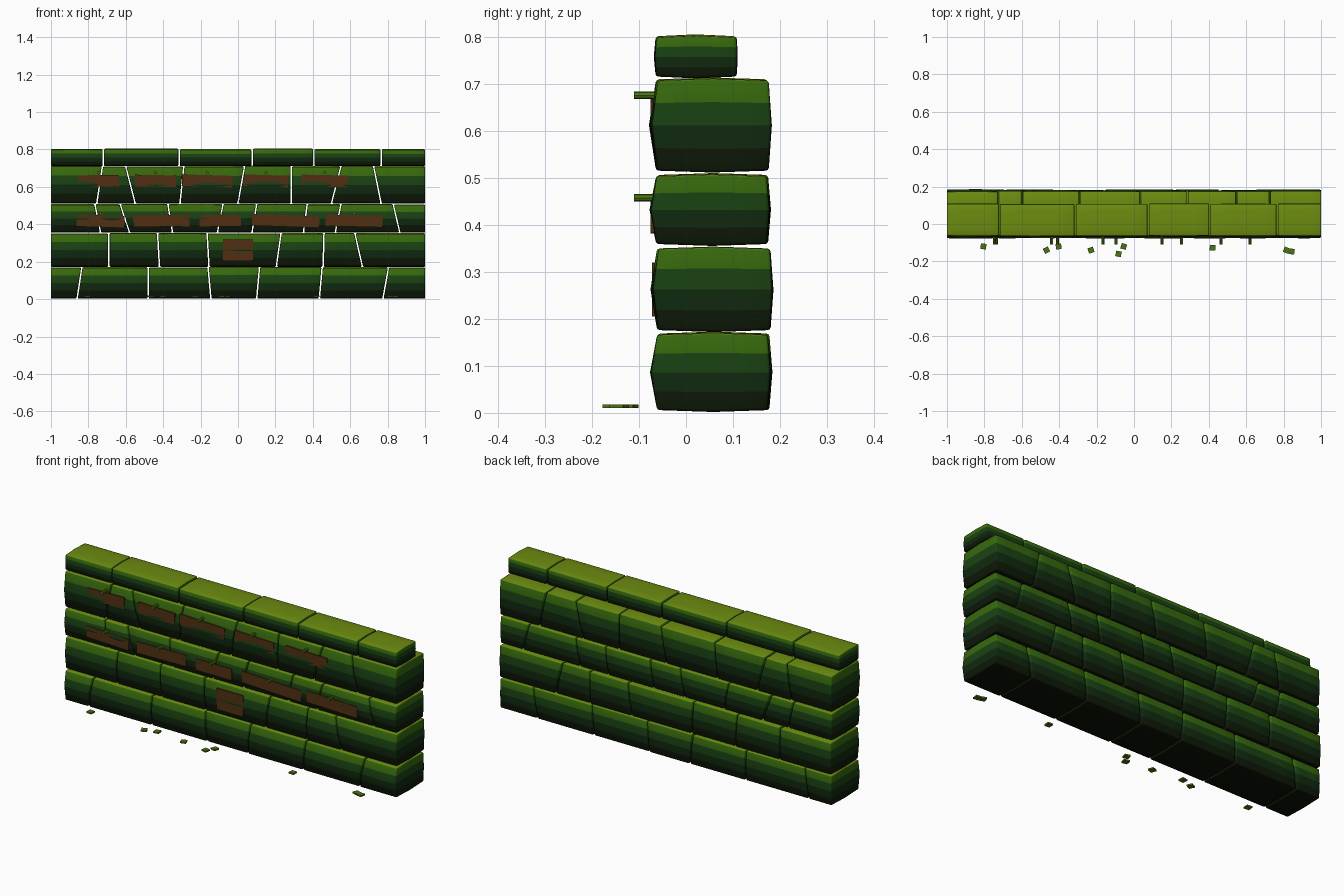
import bpy, bmesh, math, random
from mathutils import Matrix

if "Cube" in bpy.data.objects:
    bpy.data.objects.remove(bpy.data.objects["Cube"])

random.seed(4)


def material(name, rgb):
    m = bpy.data.materials.new(name)
    m.diffuse_color = (*rgb, 1)
    m.use_nodes = True
    m.node_tree.nodes["Principled BSDF"].inputs["Base Color"].default_value = m.diffuse_color
    return m


# Moss fades from dark damp undersides to bright olive tops
MOSS = [material("moss_underside", (0.003, 0.005, 0.001)),
        material("moss_low", (0.004, 0.009, 0.002)),
        material("moss_lower_mid", (0.005, 0.022, 0.005)),
        material("moss_upper_mid", (0.010, 0.055, 0.006)),
        material("moss_high", (0.038, 0.14, 0.004)),
        material("moss_top", (0.15, 0.26, 0.005))]
RUST = material("rusty_plate", (0.085, 0.028, 0.006))
LEAF = material("bright_moss", (0.07, 0.17, 0.006))


def finish(name, bm, mats, bevel=0.0, smooth=True):
    me = bpy.data.meshes.new(name)
    bmesh.ops.recalc_face_normals(bm, faces=bm.faces)
    bm.to_mesh(me)
    bm.free()
    for m in mats:
        me.materials.append(m)
    ob = bpy.data.objects.new(name, me)
    bpy.context.collection.objects.link(ob)
    for p in me.polygons:
        p.use_smooth = smooth
    if bevel:
        b = ob.modifiers.new("soft_edges", 'BEVEL')
        b.width = bevel
        b.segments = 2
        b.limit_method = 'ANGLE'
        b.angle_limit = math.radians(40)
    return ob


# One stone: a cushion-shaped block between two slanted joints
def stone(name, left, right, z0, z1, y0, y1, belly):
    bm = bmesh.new()
    bmesh.ops.create_cube(bm, size=2)
    bmesh.ops.subdivide_edges(bm, edges=bm.edges[:], cuts=3, use_grid_fill=True)
    for f in bm.faces:
        w = f.calc_center_median().z
        f.material_index = 5 if w > 0.99 else 0 if w < -0.99 else 1 + int((w + 1) * 2)
    dz = random.uniform(-0.003, 0.001)
    dy = random.uniform(-0.002, 0.003)
    for v in bm.verts:
        u, d, w = v.co
        t = (w + 1) / 2
        xl = left[0] + (left[1] - left[0]) * t
        xr = right[0] + (right[1] - right[0]) * t
        x = xl + (xr - xl) * (u + 1) / 2
        swell = (1 - abs(w)) * (1 - 0.2 * u * u)
        y = y0 + dy + (y1 - y0) * (d + 1) / 2
        y += swell * belly * (d if d < 0 else 0.45 * d)
        z = z0 + (z1 + dz - z0) * t + 0.004 * w * (1 - abs(d))
        v.co = (x, y, z)
    return finish(name, bm, MOSS, 0.006)


# Courses: z range, y range, belly and joints as (bottom x, top x)
courses = [
    ("base_stone", 0.006, 0.168, -0.06, 0.175, 0.015,
     [(-.86, -.835), (-.48, -.48), (-.145, -.16), (.10, .115), (.435, .45), (.775, .805)]),
    ("second_stone", 0.176, 0.349, -0.06, 0.177, 0.014,
     [(-.69, -.69), (-.42, -.43), (-.155, -.165), (.205, .23), (.455, .46), (.665, .625)]),
    ("third_stone", 0.359, 0.505, -0.062, 0.172, 0.014,
     [(-.735, -.765), (-.58, -.63), (-.35, -.375), (-.11, -.08), (.075, .10),
      (.35, .37), (.52, .55), (.865, .83)]),
    ("fourth_stone", 0.515, 0.708, -0.062, 0.174, 0.015,
     [(-.755, -.725), (-.55, -.60), (-.31, -.29), (0, .035), (.285, .285),
      (.50, .55), (.765, .725)]),
    ("coping_stone", 0.715, 0.800, -0.063, 0.107, 0.004,
     [(-.72, -.72), (-.315, -.315), (.075, .075), (.405, .405), (.765, .765)]),
]
GAP = 0.004
for name, z0, z1, y0, y1, belly, joints in courses:
    ends = [(-1 - GAP, -1 - GAP)] + joints + [(1 + GAP, 1 + GAP)]
    for i, (a, b) in enumerate(zip(ends, ends[1:])):
        stone(f"{name}_{i + 1}", [x + GAP for x in a], [x - GAP for x in b],
              z0, z1, y0, y1, belly)


def box(name, loc, size, rot, mat):
    bm = bmesh.new()
    bmesh.ops.create_cube(bm, size=1, matrix=Matrix.Translation(loc) @ rot
                          @ Matrix.Diagonal((*size, 1)))
    return finish(name, bm, [mat], smooth=False)


# Rusty plates lying against the stones, each with a peg above
def peg(name, x, z):
    bm = bmesh.new()
    bmesh.ops.create_cone(bm, cap_ends=True, segments=8, radius1=0.008, radius2=0.008,
                          depth=0.06, matrix=Matrix.Translation((x, -0.08, z))
                          @ Matrix.Rotation(math.pi / 2, 4, 'X'))
    finish(name, bm, [LEAF], smooth=False)


rows = [
    ("upper", 0.632, 0.675, [(-.745, .22), (-.44, .22), (-.165, .27), (.15, .235), (.465, .25)]),
    ("lower", 0.418, 0.457, [(-.735, .255), (-.41, .30), (-.095, .22), (.255, .36), (.62, .305)]),
]
for row, zp, zn, plates in rows:
    for i, (x, w) in enumerate(plates):
        tilt = Matrix.Rotation(math.radians(random.uniform(-1, 2)), 4, 'Y')
        box(f"{row}_plate_{i + 1}", (x, -0.072, zp), (w, 0.007, 0.062), tilt, RUST)
        peg(f"{row}_peg_{i + 1}", x, zn)
box("small_square_plate", (0, -0.0685, 0.262), (0.16, 0.007, 0.115), Matrix(), RUST)

# Loose chips on the ground in front
chips = [(-.805, -.12), (-.468, -.14), (-.403, -.12), (-.23, -.14), (-.083, -.16),
         (-.055, -.12), (.42, -.127), (.815, -.14), (.843, -.147)]
for i, (x, y) in enumerate(chips):
    box(f"ground_chip_{i + 1}", (x, y, 0.014), (0.03, 0.03, 0.008),
        Matrix.Rotation(random.uniform(-0.5, 0.5), 4, 'Z'), LEAF)
